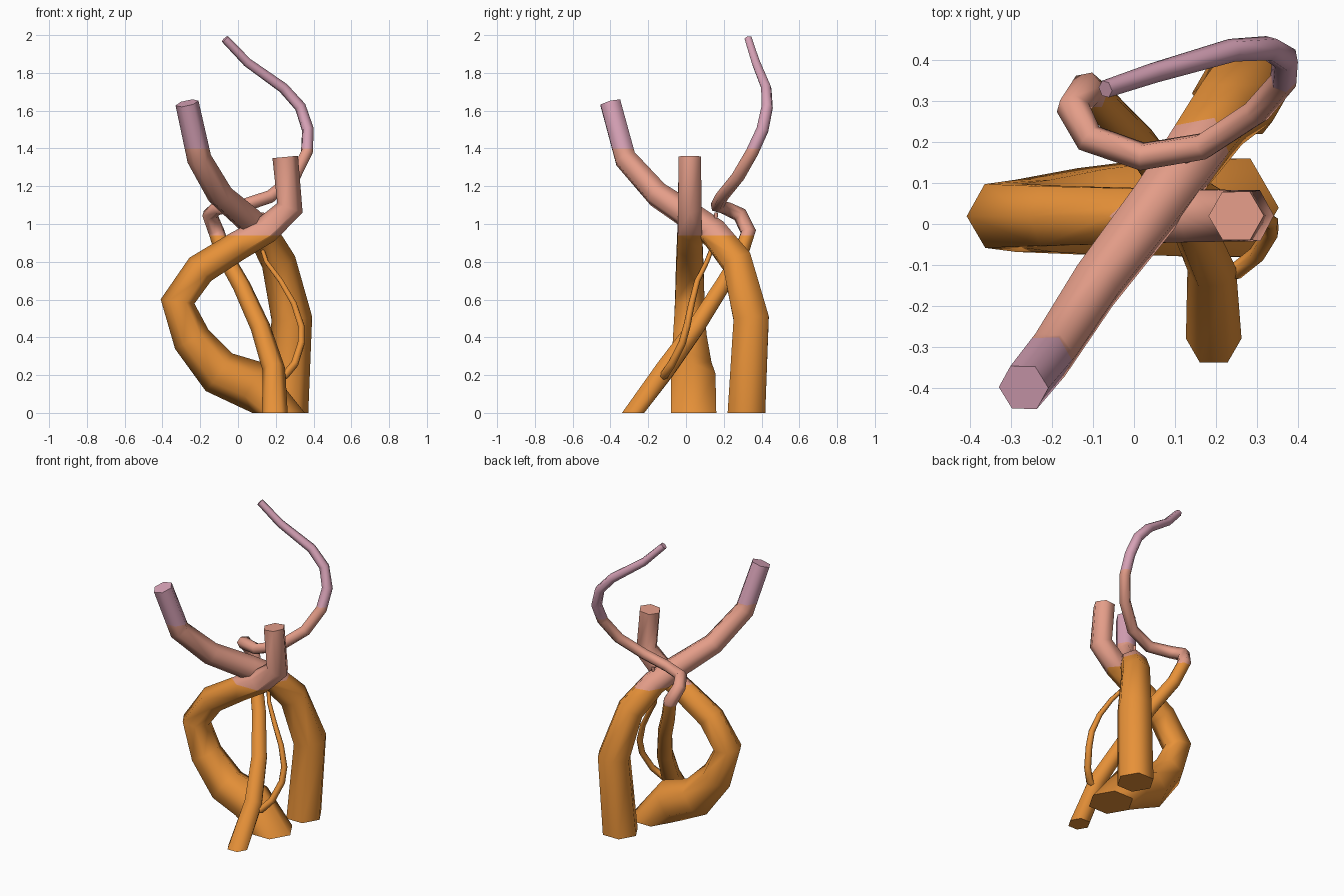
import bpy, bmesh, math
from mathutils import Vector, Matrix


def material(name, rgb):
    m = bpy.data.materials.new(name)
    m.diffuse_color = (*rgb, 1)
    return m


MATS = [material("orange", (0.80, 0.285, 0.04)),
        material("salmon", (0.78, 0.34, 0.25)),
        material("pink", (0.68, 0.36, 0.47))]
BANDS = (0.94, 1.40)      # heights where the colour changes


def tube(name, path, sides=6, flat_base=True):
    """Six-sided tapering tube through (x, y, z, radius) points."""
    pts = [Vector(p[:3]) for p in path]
    n = len(pts)
    bm = bmesh.new()
    rings = []
    u = Vector((1, 0, 0))
    prev = Vector((0, 0, 1))
    for i, p in enumerate(pts):
        if i == 0:
            t = prev.copy() if flat_base else (pts[1] - p).normalized()
        elif i == n - 1:
            t = (p - pts[i - 1]).normalized()
        else:
            t = ((p - pts[i - 1]).normalized() + (pts[i + 1] - p).normalized()).normalized()
        # carry the cross-section along without twist
        u = prev.rotation_difference(t) @ u
        u = (u - t * u.dot(t)).normalized()
        v = t.cross(u)
        prev = t
        ring = []
        for k in range(sides):
            a = 2 * math.pi * k / sides
            c = p + (u * math.cos(a) + v * math.sin(a)) * path[i][3]
            c.z = max(c.z, 0)
            ring.append(bm.verts.new(c))
        rings.append(ring)
    for a, b in zip(rings, rings[1:]):
        for k in range(sides):
            j = (k + 1) % sides
            f = bm.faces.new((a[k], a[j], b[j], b[k]))
            f.smooth = True
    bm.faces.new(rings[0][::-1])
    bm.faces.new(rings[-1])
    # cut clean colour bands by height
    for h in BANDS:
        bmesh.ops.bisect_plane(bm, geom=bm.verts[:] + bm.edges[:] + bm.faces[:],
                               plane_co=(0, 0, h), plane_no=(0, 0, 1))
    for f in bm.faces:
        f.material_index = sum(f.calc_center_median().z > h for h in BANDS)
    for e in bm.edges:
        if any(not f.smooth for f in e.link_faces):
            e.smooth = False
    me = bpy.data.meshes.new(name)
    bm.to_mesh(me)
    bm.free()
    for m in MATS:
        me.materials.append(m)
    ob = bpy.data.objects.new(name, me)
    bpy.context.collection.objects.link(ob)
    return ob


# Thick stem that bows out to the left and returns
tube("bowed_stem", [
    (0.215, 0.04, 0, 0.139), (0.07, 0.04, 0.15, 0.135), (-0.10, 0.03, 0.215, 0.122),
    (-0.245, 0.02, 0.39, 0.102), (-0.32, 0.02, 0.59, 0.090), (-0.20, 0.02, 0.76, 0.084),
    (0.0, 0.02, 0.885, 0.078), (0.15, 0.02, 0.97, 0.074), (0.275, 0.02, 1.085, 0.072),
    (0.25, 0.02, 1.355, 0.068)])

# Thick back stem that crosses to the front left
tube("crossing_stem", [
    (0.257, 0.32, 0, 0.115), (0.285, 0.345, 0.50, 0.108), (0.215, 0.27, 0.80, 0.092),
    (0.13, 0.15, 0.95, 0.082), (0.05, 0.04, 1.03, 0.076), (-0.095, -0.15, 1.155, 0.070),
    (-0.205, -0.32, 1.345, 0.065), (-0.27, -0.40, 1.64, 0.062)])

# Slim stem that leans back and coils upward
tube("coiling_stem", [
    (0.195, -0.28, 0, 0.068), (0.19, -0.11, 0.23, 0.060), (0.12, 0.05, 0.45, 0.053),
    (0.02, 0.19, 0.67, 0.048), (-0.07, 0.285, 0.83, 0.045), (-0.115, 0.33, 0.96, 0.043),
    (-0.15, 0.285, 1.05, 0.041), (-0.11, 0.21, 1.085, 0.038), (0.02, 0.165, 1.095, 0.036),
    (0.17, 0.19, 1.145, 0.035), (0.30, 0.275, 1.25, 0.035), (0.365, 0.35, 1.38, 0.034),
    (0.37, 0.405, 1.50, 0.033), (0.33, 0.43, 1.62, 0.031), (0.24, 0.425, 1.72, 0.029),
    (0.05, 0.37, 1.855, 0.025), (-0.07, 0.33, 1.98, 0.022)])

# Thin tendril on the right
tube("tendril", [
    (0.20, -0.12, 0.19, 0.022), (0.25, -0.115, 0.20, 0.022), (0.30, -0.075, 0.26, 0.021),
    (0.335, -0.02, 0.37, 0.020), (0.335, 0.005, 0.46, 0.019), (0.295, 0.03, 0.58, 0.017),
    (0.225, 0.06, 0.70, 0.015), (0.15, 0.11, 0.80, 0.013), (0.12, 0.145, 0.89, 0.012),
    (0.13, 0.16, 1.06, 0.010)], flat_base=False)
